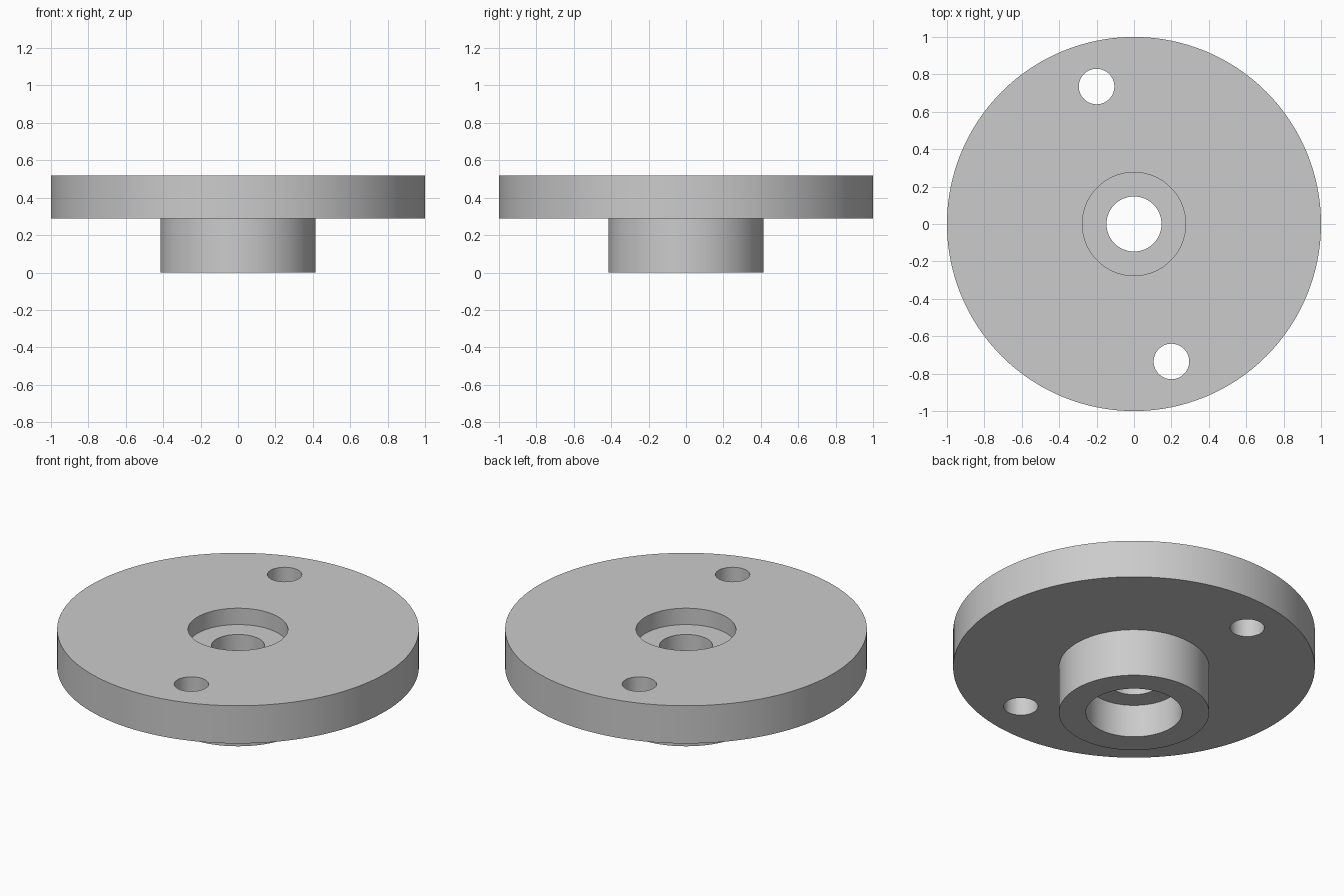
import bpy
import bmesh
from math import radians
from mathutils import Vector

if "Cube" in bpy.data.objects:
    bpy.data.objects.remove(bpy.data.objects["Cube"], do_unlink=True)

SIDES = 128
TOP, PLATE_BOTTOM = 0.52, 0.29
DISC_R, HUB_R, BORE_R = 1.0, 0.415, 0.147
RECESS_R, RECESS_Z = 0.276, 0.42      # upper counterbore
SOCKET_R, SOCKET_Z = 0.266, 0.20      # lower counterbore in the hub
BOLT_R, BOLT_X, BOLT_Y = 0.095, 0.2, 0.735

# Single grey metal
metal = bpy.data.materials.new("grey metal")
metal.use_nodes = True
grey = (0.6, 0.6, 0.6, 1.0)
metal.diffuse_color = grey
metal.node_tree.nodes["Principled BSDF"].inputs["Base Color"].default_value = grey


def revolve(name, profile):
    """Turn a closed (radius, height) outline around z into a solid ring."""
    bm = bmesh.new()
    verts = [bm.verts.new((r, 0, z)) for r, z in profile]
    edges = [bm.edges.new((a, b)) for a, b in zip(verts, verts[1:] + verts[:1])]
    bmesh.ops.spin(bm, geom=verts + edges, cent=(0, 0, 0), axis=(0, 0, 1),
                   angle=radians(360), steps=SIDES, use_merge=True)
    bmesh.ops.remove_doubles(bm, verts=bm.verts, dist=0.0001)
    bmesh.ops.recalc_face_normals(bm, faces=bm.faces)
    mesh = bpy.data.meshes.new(name)
    bm.to_mesh(mesh)
    bm.free()
    obj = bpy.data.objects.new(name, mesh)
    bpy.context.collection.objects.link(obj)
    mesh.materials.append(metal)
    return obj


# Disc with hub, stepped centre bore
flange = revolve("flanged_hub", [
    (BORE_R, SOCKET_Z), (SOCKET_R, SOCKET_Z), (SOCKET_R, 0), (HUB_R, 0),
    (HUB_R, PLATE_BOTTOM), (DISC_R, PLATE_BOTTOM), (DISC_R, TOP),
    (RECESS_R, TOP), (RECESS_R, RECESS_Z), (BORE_R, RECESS_Z),
])

# Two opposite bolt holes
bpy.context.view_layer.objects.active = flange
for side in (-1, 1):
    bpy.ops.mesh.primitive_cylinder_add(
        vertices=64, radius=BOLT_R, depth=1,
        location=Vector((-BOLT_X, BOLT_Y, 0)) * side + Vector((0, 0, PLATE_BOTTOM)))
    cutter = bpy.context.object
    cutter.name = "bolt_hole_cutter"
    cutter.hide_render = True
    cutter.data.materials.append(metal)
    cut = flange.modifiers.new("bolt_hole", 'BOOLEAN')
    cut.operation = 'DIFFERENCE'
    cut.solver = 'EXACT'
    cut.object = cutter
    bpy.context.view_layer.objects.active = flange
    bpy.ops.object.modifier_apply(modifier=cut.name)
    bpy.data.objects.remove(cutter, do_unlink=True)

# Smooth round walls, crisp rims
bpy.ops.object.select_all(action='DESELECT')
flange.select_set(True)
bpy.context.view_layer.objects.active = flange
bpy.ops.object.shade_smooth_by_angle(angle=radians(30))
